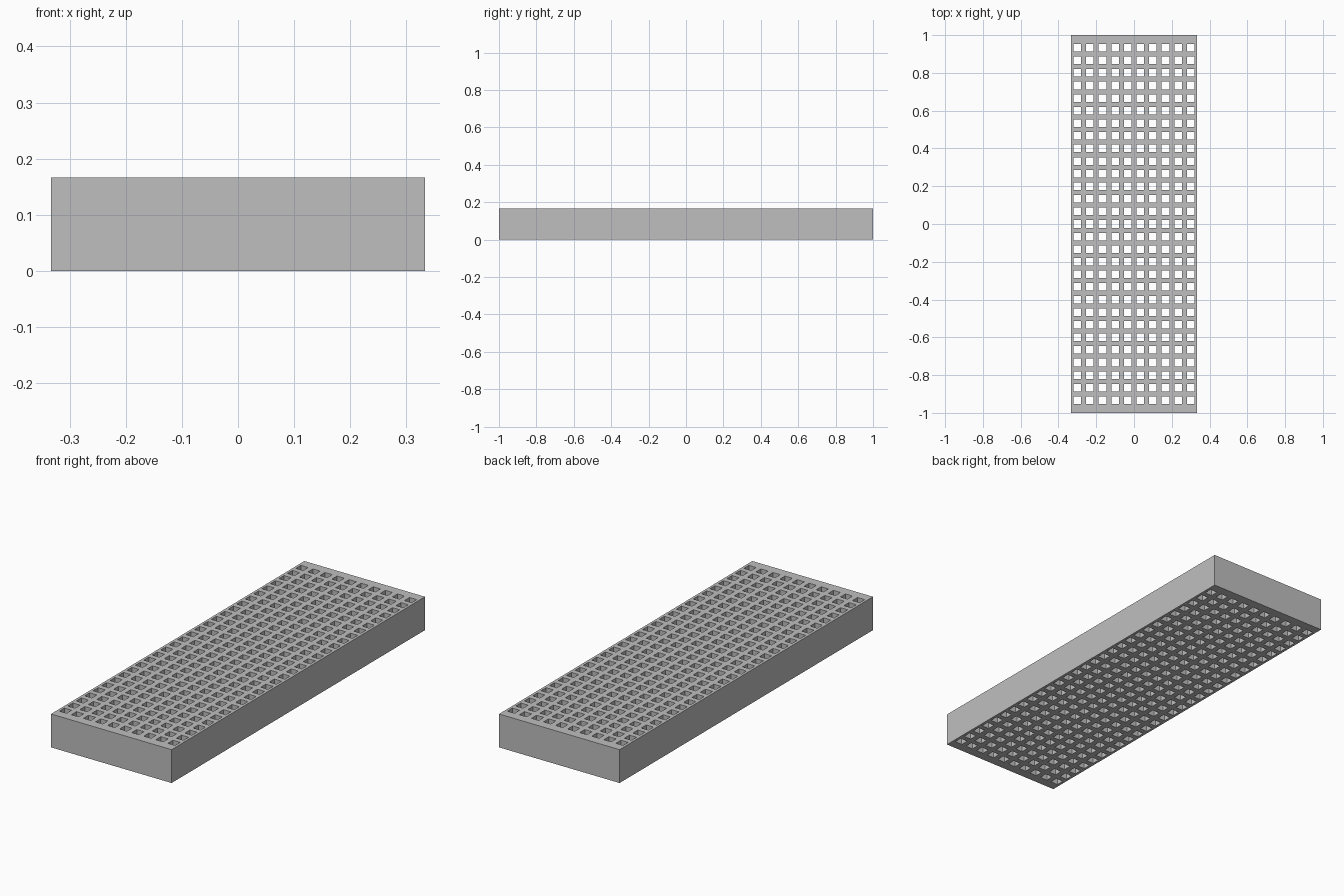
import bpy
import bmesh

cube = bpy.data.objects.get("Cube")
if cube:
    bpy.data.objects.remove(cube, do_unlink=True)

COLUMNS, ROWS = 10, 29
PITCH = 2 / 30
HOLE = 0.04
WIDTH, LENGTH, HEIGHT = PITCH * 10, 2.0, PITCH * 2.5


def cut_lines(count, size):
    """Outer edges plus both edges of every hole along one axis."""
    lines = [-size / 2]
    for i in range(count):
        centre = (i - (count - 1) / 2) * PITCH
        lines += [centre - HOLE / 2, centre + HOLE / 2]
    return lines + [size / 2]


def make_material(name, value):
    mat = bpy.data.materials.new(name)
    mat.use_nodes = True
    colour = (value, value, value, 1)
    mat.diffuse_color = colour
    mat.node_tree.nodes["Principled BSDF"].inputs["Base Color"].default_value = colour
    return mat


# Flat sheet with square openings
xs = cut_lines(COLUMNS, WIDTH)
ys = cut_lines(ROWS, LENGTH)
bm = bmesh.new()
verts = [[bm.verts.new((x, y, 0)) for x in xs] for y in ys]
for j in range(len(ys) - 1):
    for i in range(len(xs) - 1):
        if i % 2 and j % 2:
            continue
        bm.faces.new((verts[j][i], verts[j][i + 1],
                      verts[j + 1][i + 1], verts[j + 1][i]))

# Extrude into a thick block with straight through-holes
result = bmesh.ops.extrude_face_region(bm, geom=bm.faces[:], use_keep_orig=True)
top = [g for g in result["geom"] if isinstance(g, bmesh.types.BMVert)]
bmesh.ops.translate(bm, verts=top, vec=(0, 0, HEIGHT))
bmesh.ops.recalc_face_normals(bm, faces=bm.faces[:])

mesh = bpy.data.meshes.new("perforated_block")
bm.to_mesh(mesh)
bm.free()
mesh.materials.append(make_material("light_grey", 0.52))
block = bpy.data.objects.new("perforated_block", mesh)
bpy.context.collection.objects.link(block)
